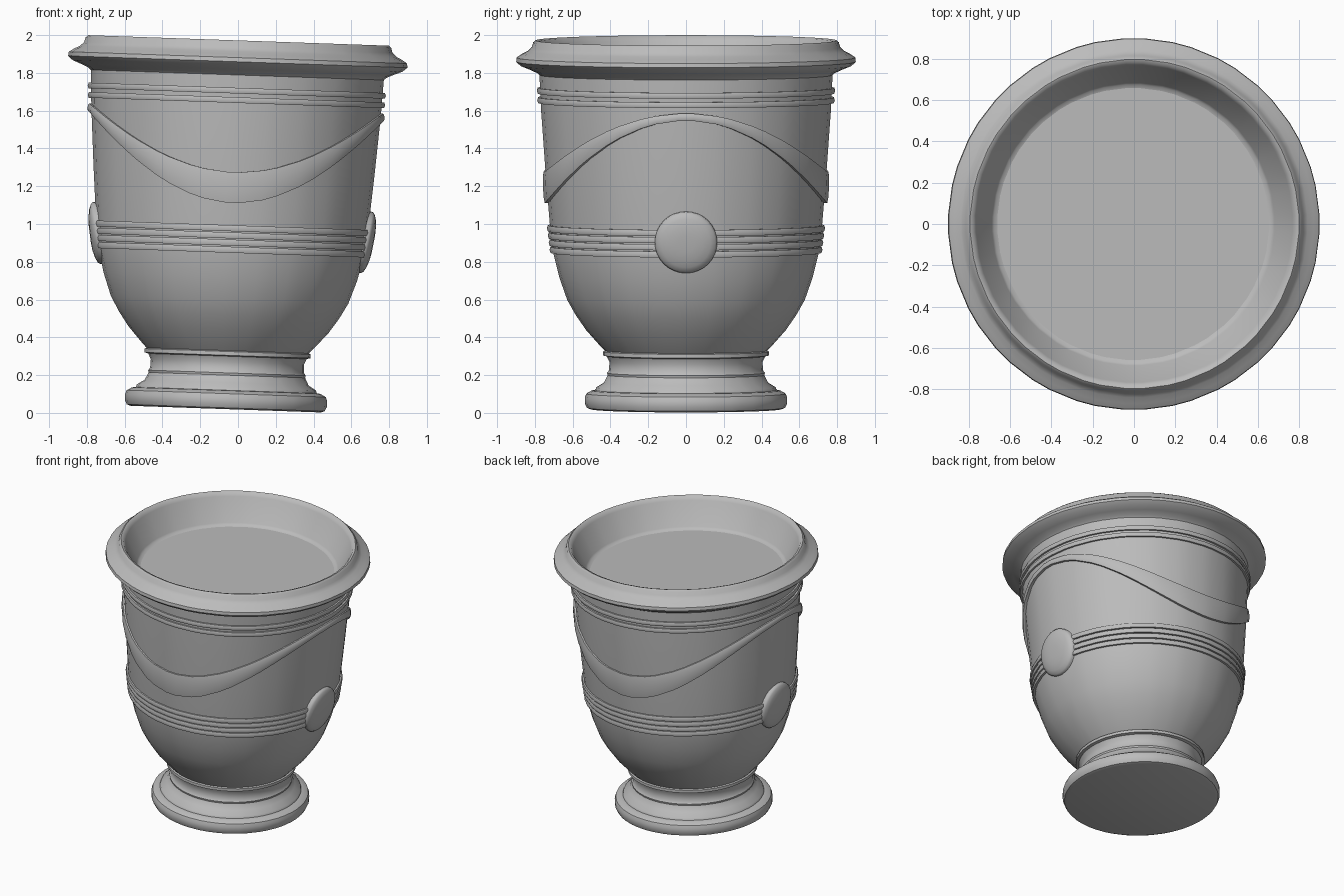
import bpy, bmesh, math
from mathutils import Matrix

cube = bpy.data.objects.get("Cube")
if cube:
    bpy.data.objects.remove(cube, do_unlink=True)

SIDES = 24
# The whole urn leans slightly towards its left
LEAN = Matrix.Translation((-0.066, 0, 0)) @ Matrix.Rotation(math.radians(2), 4, 'Y')

stone = bpy.data.materials.new("grey_stone")
stone.use_nodes = True
grey = (0.5, 0.5, 0.5, 1)
stone.diffuse_color = grey
stone.node_tree.nodes["Principled BSDF"].inputs["Base Color"].default_value = grey


def finish(name, bm, angle=40):
    """Turn a bmesh into a leaning, smooth shaded object."""
    bmesh.ops.recalc_face_normals(bm, faces=bm.faces)
    mesh = bpy.data.meshes.new(name)
    bm.to_mesh(mesh)
    bm.free()
    mesh.materials.append(stone)
    obj = bpy.data.objects.new(name, mesh)
    bpy.context.collection.objects.link(obj)
    obj.matrix_world = LEAN
    bpy.ops.object.select_all(action='DESELECT')
    obj.select_set(True)
    bpy.context.view_layer.objects.active = obj
    bpy.ops.object.shade_smooth_by_angle(angle=math.radians(angle))
    return obj


# Flat panels with softened corners: two columns of points beside each corner
PANELS = [math.tau * i / SIDES + s * math.radians(3)
          for i in range(SIDES) for s in (-1, 1)]


def sweep(name, section, closed=False, caps=False, angle=40):
    """Sweep section(a) -> [(radius, height)] round the axis."""
    bm = bmesh.new()
    rows = [[bm.verts.new((r * math.cos(a), r * math.sin(a), z))
             for r, z in section(a)] for a in PANELS]
    count = len(rows[0])
    for i, p in enumerate(rows):
        q = rows[(i + 1) % len(rows)]
        for j in range(count if closed else count - 1):
            k = (j + 1) % count
            bm.faces.new((p[j], q[j], q[k], p[k]))
    if caps:
        bm.faces.new([row[0] for row in rows])
        bm.faces.new([row[-1] for row in rows])
    return finish(name, bm, angle)


# Outer wall of the bowl, bottom to top
WALL = [(0.41, 0.31), (0.45, 0.35), (0.53, 0.44), (0.585, 0.52), (0.63, 0.6),
        (0.672, 0.72), (0.702, 0.84), (0.722, 1.0), (0.745, 1.28),
        (0.768, 1.6), (0.777, 1.79)]


def wall_radius(z):
    for (r0, z0), (r1, z1) in zip(WALL, WALL[1:]):
        if z <= z1:
            return r0 + (r1 - r0) * (z - z0) / (z1 - z0)
    return WALL[-1][0]


# Bowl with rolled rim, rounded lip and shallow inside
RIM = [(0.79, 1.802), (0.83, 1.82), (0.875, 1.838), (0.9, 1.86),
       (0.897, 1.882), (0.87, 1.9), (0.84, 1.915), (0.818, 1.935), (0.81, 1.962),
       (0.797, 1.973), (0.78, 1.967), (0.767, 1.945), (0.685, 1.785),
       (0.675, 1.773), (0.655, 1.767)]
sweep("bowl", lambda a: WALL + RIM)

# Level filling inside the bowl
sweep("filling", lambda a: [(0.66, 1.755), (0.66, 1.768)], caps=True)

# Foot: moulded base, flared stem and collar
FOOT = [(0.505, 0.02), (0.525, 0.027), (0.536, 0.05), (0.536, 0.08), (0.528, 0.102),
        (0.5, 0.118), (0.48, 0.12), (0.475, 0.135), (0.435, 0.16), (0.415, 0.2),
        (0.418, 0.212), (0.408, 0.225), (0.406, 0.27), (0.42, 0.3), (0.44, 0.305),
        (0.44, 0.325), (0.42, 0.335)]
sweep("foot", lambda a: FOOT, caps=True)


# Raised rings round the bowl
def ring(name, z, half, depth):
    r = wall_radius(z)
    pts = [(r - 0.02, z - half), (r + depth * 0.7, z - half), (r + depth, z),
           (r + depth * 0.7, z + half), (r - 0.02, z + half)]
    sweep(name, lambda a: pts, closed=True, angle=50)


for i in range(4):
    ring(f"middle_ring_{i + 1}", 0.864 + 0.038 * i, 0.016, 0.018)
for i in range(2):
    ring(f"upper_ring_{i + 1}", 1.657 + 0.05 * i, 0.015, 0.018)


# Draped garland: wide and low at front and back, thin and high at the sides
def garland_section(a):
    rise = math.cos(a) ** 2
    low, high = 1.112 + 0.463 * rise, 1.275 + 0.338 * rise
    pts = []
    for t, out in ((0, -0.03), (0, 0.018), (0.2, 0.021), (0.5, 0.02),
                   (0.8, 0.017), (1, 0.011), (1, -0.03)):
        z = low + (high - low) * t
        pts.append((wall_radius(z) + out, z))
    return pts


sweep("garland", garland_section, closed=True)

# Domed medallion on each side, following the slope of the wall
DOME = [(0.165, -0.06), (0.165, 0.006), (0.155, 0.018), (0.13, 0.029),
        (0.09, 0.038), (0.045, 0.042)]
for side, name in ((1, "left_medallion"), (-1, "right_medallion")):
    bm = bmesh.new()
    rows = [[bm.verts.new((r * math.cos(math.tau * i / 32),
                           r * math.sin(math.tau * i / 32), h)) for i in range(32)]
            for r, h in DOME]
    for p, q in zip(rows, rows[1:]):
        for i in range(32):
            k = (i + 1) % 32
            bm.faces.new((p[i], p[k], q[k], q[i]))
    bm.faces.new(rows[-1])
    bm.faces.new(rows[0])
    bm.transform(Matrix.Translation((side * 0.71, 0, 0.928))
                 @ Matrix.Rotation(side * math.radians(99), 4, 'Y'))
    finish(name, bm)
